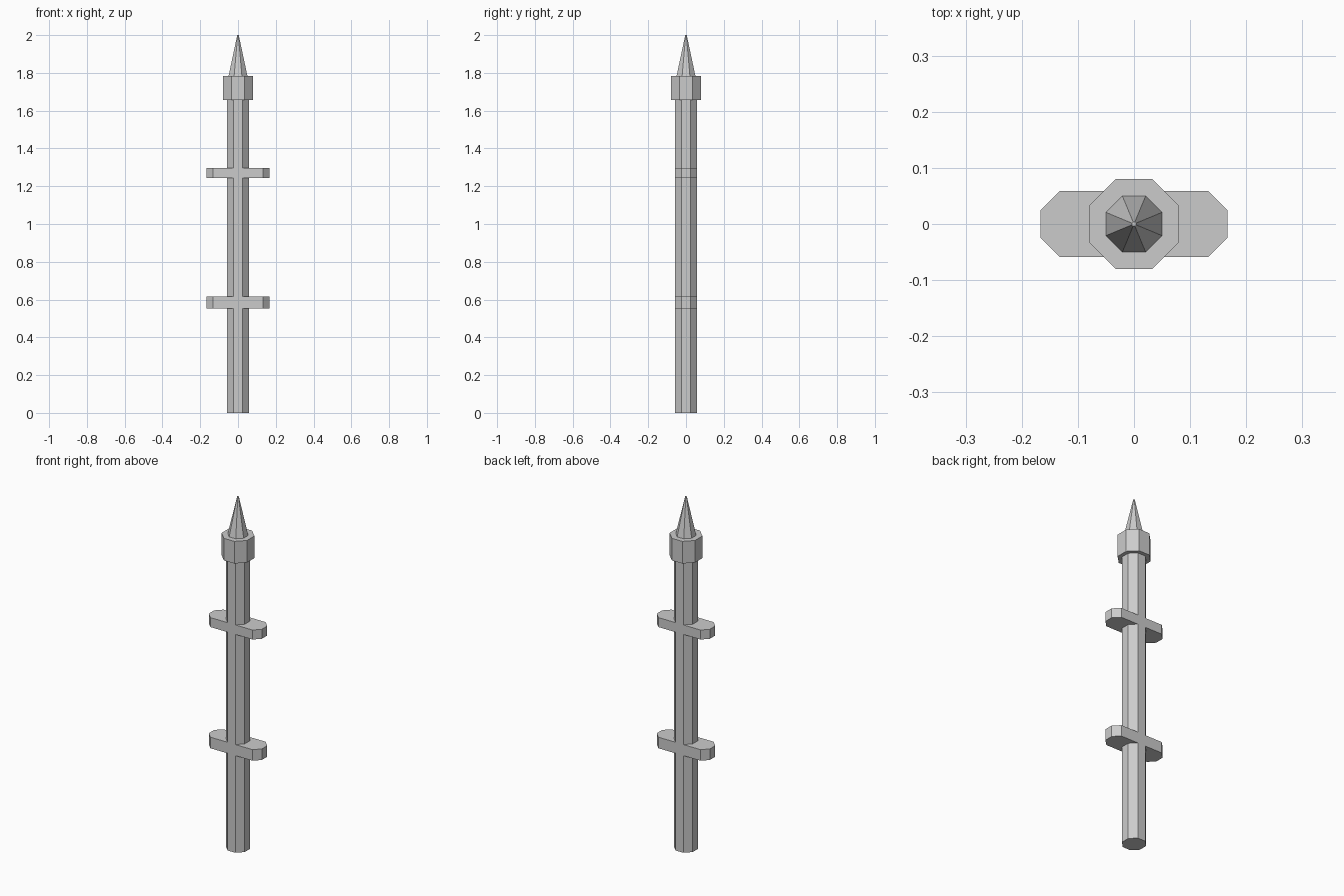
import bpy, bmesh, math
from mathutils import Vector

if "Cube" in bpy.data.objects:
    bpy.data.objects.remove(bpy.data.objects["Cube"])

COS = math.cos(math.pi / 8)


def octagon_rings(levels):
    """Stack flat-sided octagons given as (z, half width across flats)."""
    bm = bmesh.new()
    rings = []
    for z, a in levels:
        rings.append([bm.verts.new((a / COS * math.cos(math.pi / 8 + i * math.pi / 4),
                                    a / COS * math.sin(math.pi / 8 + i * math.pi / 4), z))
                      for i in range(8)])
    for lo, hi in zip(rings, rings[1:]):
        for i in range(8):
            j = (i + 1) % 8
            bm.faces.new((lo[i], lo[j], hi[j], hi[i]))
    return bm, rings


def finish(bm, name):
    bmesh.ops.recalc_face_normals(bm, faces=bm.faces)
    mesh = bpy.data.meshes.new(name)
    bm.to_mesh(mesh)
    bm.free()
    obj = bpy.data.objects.new(name, mesh)
    bpy.context.collection.objects.link(obj)
    return obj


# Pole, with two pairs of side rungs pulled out of its left and right facets
rung_bands = [(0.553, 0.616), (1.243, 1.297)]
pole_z = [0, *rung_bands[0], *rung_bands[1], 1.657]
bm, rings = octagon_rings([(z, 0.059) for z in pole_z])
bm.faces.new(rings[0][::-1])
bm.normal_update()
for low, high in rung_bands:
    for side in (-1, 1):
        facets = [f for f in bm.faces
                  if low < f.calc_center_median().z < high and f.normal.x * side > 0.5]
        out = bmesh.ops.extrude_face_region(bm, geom=facets)["geom"]
        bmesh.ops.translate(bm, vec=Vector((side * 0.108, 0, 0)),
                            verts=[v for v in out if isinstance(v, bmesh.types.BMVert)])
        bmesh.ops.delete(bm, geom=[f for f in facets if f.is_valid], context='FACES_ONLY')
        bm.normal_update()
finish(bm, "pole_with_rungs")

# Collar with the spike rising from its top face
bm, rings = octagon_rings([(1.657, 0.08), (1.783, 0.08), (1.783, 0.05), (2.0, 0.004)])
bm.faces.new(rings[0][::-1])
bm.faces.new(rings[-1])
finish(bm, "collar_and_spike")
